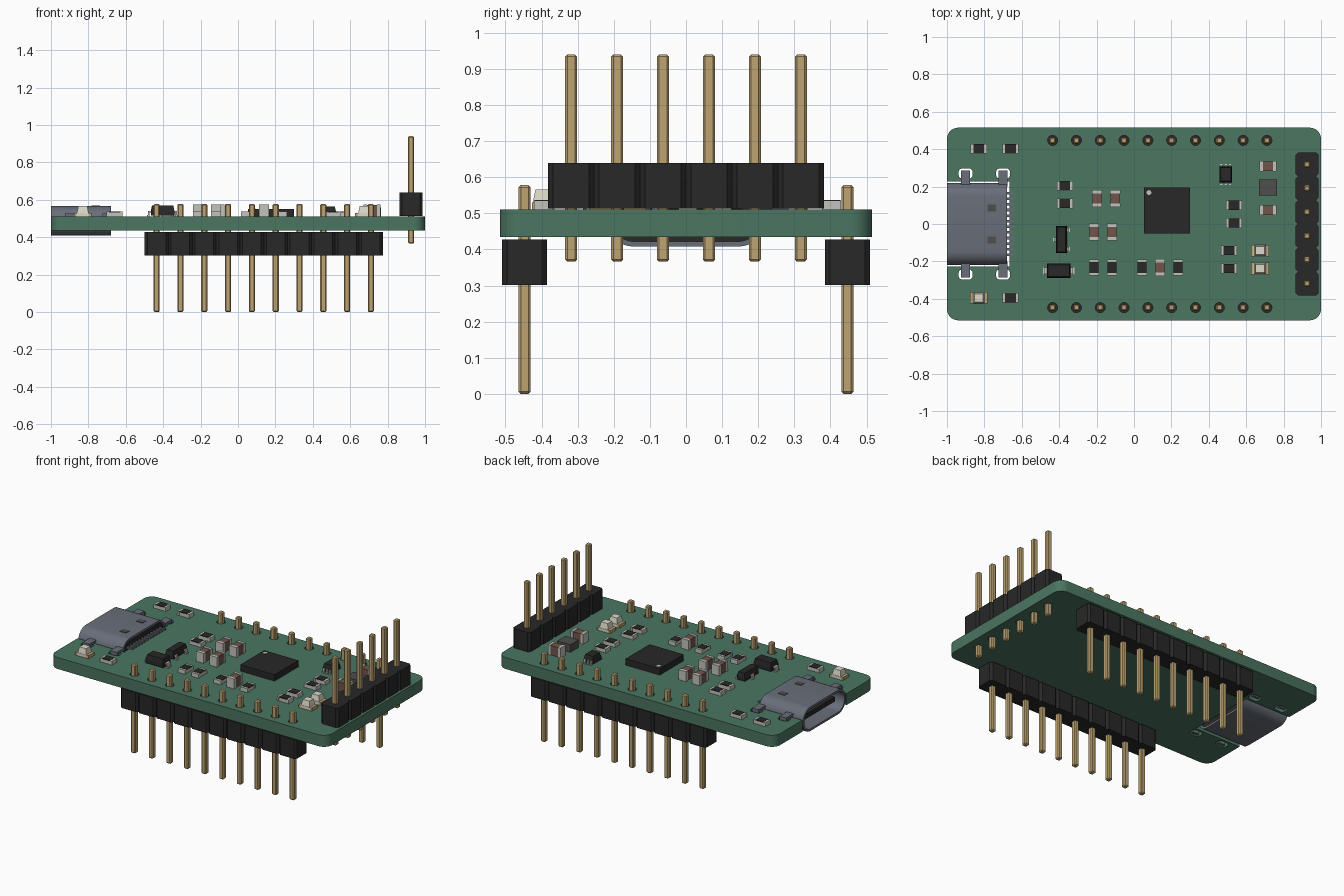
import bpy, bmesh
from math import pi, cos, sin
from mathutils import Matrix

if "Cube" in bpy.data.objects:
    bpy.data.objects.remove(bpy.data.objects["Cube"])

TOP, BOT, PITCH = 0.51, 0.435, 0.1273


def mat(name, r, g, b):
    m = bpy.data.materials.new(name)
    m.diffuse_color = (r, g, b, 1)
    m.use_nodes = True
    m.node_tree.nodes["Principled BSDF"].inputs["Base Color"].default_value = m.diffuse_color
    return m


GREEN = mat("board_green", 0.07, 0.18, 0.12)
BLACK = mat("plastic_black", 0.021, 0.021, 0.021)
GOLD = mat("pin_gold", 0.51, 0.37, 0.17)
STEEL = mat("shell_steel", 0.14, 0.155, 0.19)
SILVER = mat("solder_silver", 0.55, 0.55, 0.51)
BROWN = mat("ceramic_brown", 0.17, 0.09, 0.07)
GREY = mat("resonator_grey", 0.08, 0.077, 0.077)
CREAM = mat("lens_cream", 0.72, 0.7, 0.58)


def finish(name, bm, mats, loc=(0, 0, 0), turn=0):
    me = bpy.data.meshes.new(name)
    bmesh.ops.recalc_face_normals(bm, faces=bm.faces)
    bm.to_mesh(me)
    bm.free()
    for m in mats:
        me.materials.append(m)
    ob = bpy.data.objects.new(name, me)
    ob.location, ob.rotation_euler = loc, (0, 0, turn)
    bpy.context.collection.objects.link(ob)
    return ob


def part(name, boxes, loc=(0, 0, TOP), turn=0):
    """Boxes (x0, x1, y0, y1, z0, z1, material[, top inset]) joined as one object."""
    bm, mats = bmesh.new(), []
    for x0, x1, y0, y1, z0, z1, m, *t in boxes:
        t = t[0] if t else 0
        if m not in mats:
            mats.append(m)
        ring = [[bm.verts.new(p) for p in ((x0 + i, y0 + i, z), (x1 - i, y0 + i, z),
                                           (x1 - i, y1 - i, z), (x0 + i, y1 - i, z))]
                for z, i in ((z0, 0), (z1, t))]
        faces = [ring[0][::-1], ring[1]] + [
            (ring[0][k], ring[0][(k + 1) % 4], ring[1][(k + 1) % 4], ring[1][k]) for k in range(4)]
        for f in faces:
            bm.faces.new(f).material_index = mats.index(m)
    return finish(name, bm, mats, loc, turn)


def plate(name, loops, depth, m, loc, rot=(0, 0, 0)):
    """Filled 2D curve (outline plus holes) extruded to a thickness."""
    cu = bpy.data.curves.new(name, 'CURVE')
    cu.dimensions, cu.fill_mode, cu.extrude = '2D', 'BOTH', depth / 2
    for pts in loops:
        s = cu.splines.new('POLY')
        s.points.add(len(pts) - 1)
        for p, (x, y) in zip(s.points, pts):
            p.co = (x, y, 0, 1)
        s.use_cyclic_u = True
    ob = bpy.data.objects.new(name, cu)
    bpy.context.collection.objects.link(ob)
    ob.location, ob.rotation_euler = loc, rot
    bpy.ops.object.select_all(action='DESELECT')
    ob.select_set(True)
    bpy.context.view_layer.objects.active = ob
    bpy.ops.object.convert(target='MESH')
    ob = bpy.context.view_layer.objects.active
    bm = bmesh.new()
    bm.from_mesh(ob.data)
    bmesh.ops.remove_doubles(bm, verts=bm.verts, dist=1e-5)
    bm.to_mesh(ob.data)
    bm.free()
    ob.data.materials.clear()
    ob.data.materials.append(m)
    bpy.ops.object.shade_smooth_by_angle(angle=0.6)
    return ob


def arc(cx, cy, r, a0, a1, n=8):
    return [(cx + r * cos(a0 + (a1 - a0) * i / n), cy + r * sin(a0 + (a1 - a0) * i / n))
            for i in range(n + 1)]


def round_rect(w, h, r, cx=0, cy=0, n=8):
    pts = []
    for k, (sx, sy) in enumerate(((1, 1), (-1, 1), (-1, -1), (1, -1))):
        pts += arc(cx + sx * (w / 2 - r), cy + sy * (h / 2 - r), r, k * pi / 2, (k + 1) * pi / 2, n)
    return pts


# Circuit board with connector notch, pin holes and tab slots
row_x = [-0.435 + PITCH * i for i in range(10)]
side_y = [(i - 2.5) * PITCH for i in range(6)]
holes = [(x, s * 0.447) for x in row_x for s in (-1, 1)] + [(0.925, y) for y in side_y]
R = 0.06
outline = (arc(1 - R, 0.515 - R, R, 0, pi / 2) + arc(-1 + R, 0.515 - R, R, pi / 2, pi)
           + [(-1, 0.228), (-0.665, 0.228), (-0.665, -0.228), (-1, -0.228)]
           + arc(-1 + R, -0.515 + R, R, pi, 1.5 * pi) + arc(1 - R, -0.515 + R, R, 1.5 * pi, 2 * pi))
TABS = [(-0.9, s) for s in (-1, 1)] + [(-0.7, s) for s in (-1, 1)]
loops = [outline] + [arc(x, y, 0.027, 0, 2 * pi * 15 / 16, 15) for x, y in holes]
loops += [round_rect(0.075, 0.055, 0.02, x, s * 0.27, 3) for x, s in TABS]
plate("circuit_board", loops, TOP - BOT, GREEN, (0, 0, (TOP + BOT) / 2))


# Pin headers: notched plastic strip and chamfered square pins
def strip(name, n, loc, turn=0):
    L, h, c = n * PITCH / 2, 0.0625, 0.014
    half = [(-L, -h + c)]
    for i in range(n):
        a = -L + i * PITCH
        half += [(a + c, -h), (a + PITCH - c, -h), (a + PITCH, -h + c)]
    pts = half + [(-x, -y) for x, y in half]
    bm = bmesh.new()
    f = bm.faces.new([bm.verts.new((x, y, 0)) for x, y in pts])
    up = bmesh.ops.extrude_face_region(bm, geom=[f])
    bmesh.ops.translate(bm, vec=(0, 0, 0.127),
                        verts=[v for v in up["geom"] if isinstance(v, bmesh.types.BMVert)])
    finish(name, bm, [BLACK], loc, turn)


def pins(name, spots, z0, z1):
    bm = bmesh.new()
    for x, y in spots:
        bmesh.ops.create_cube(bm, size=1, matrix=Matrix.Translation((x, y, (z0 + z1) / 2))
                              @ Matrix.Diagonal((0.033, 0.033, z1 - z0, 1)))
    bmesh.ops.bevel(bm, geom=bm.edges[:], offset=0.006, segments=1, affect='EDGES')
    finish(name, bm, [GOLD])


for label, s in (("front", -1), ("back", 1)):
    strip(label + "_header_strip", 10, (sum(row_x) / 10, s * 0.447, 0.301))
    pins(label + "_header_pins", [(x, s * 0.447) for x in row_x], 0, 0.578)
strip("side_header_strip", 6, (0.925, 0, 0.513), pi / 2)
pins("side_header_pins", [(0.925, y) for y in side_y], 0.366, 0.94)

# Port connector: hollow shell, back wall, tongue, tabs, contacts
ROT = (pi / 2, 0, pi / 2)
plate("port_shell", [round_rect(0.44, 0.158, 0.075), round_rect(0.412, 0.13, 0.062)],
      0.32, STEEL, (-0.84, 0, 0.487), ROT)
plate("port_back_wall", [round_rect(0.416, 0.134, 0.062)], 0.03, BLACK, (-0.7, 0, 0.487), ROT)
part("port_tongue", [(-0.96, -0.7, -0.165, 0.165, 0.472, 0.502, BLACK)], (0, 0, 0))
part("port_springs", [(-0.785, -0.735, s * 0.085 - w, s * 0.085 + w, 0.55, 0.569, GREY, 0.002)
                      for s in (-1, 1) for w in (0.02,)], (0, 0, 0))
for i, (x, s) in enumerate(TABS):
    part(f"port_tab_{i}", [(-0.024, 0.024, 0.2, 0.285, 0.511, 0.526, STEEL),
                           (-0.024, 0.024, 0.268, 0.285, 0.435, 0.511, STEEL)],
         (x, 0, 0), 0 if s > 0 else pi)
part("port_contacts", [(-0.7, -0.64, y - 0.007, y + 0.007, 0.505, 0.518, STEEL)
                       for y in [-0.165 + 0.03 * i for i in range(12)]], (0, 0, 0))


# Small two-terminal parts
def ends(a, b, w, h, m):
    return [(min(s * a, s * b), max(s * a, s * b), -w, w, 0, h, m) for s in (-1, 1)]


RESISTOR = [(-0.04, 0.04, -0.025, 0.025, 0.001, 0.022, SILVER),
            (-0.029, 0.029, -0.0245, 0.0245, 0.02, 0.027, BLACK)] + ends(0.029, 0.043, 0.026, 0.026, SILVER)
CAPACITOR = [(-0.03, 0.03, -0.025, 0.025, 0.001, 0.062, BROWN)] + ends(0.027, 0.045, 0.027, 0.065, SILVER)
LED = [(-0.034, 0.034, -0.031, 0.031, 0, 0.02, CREAM),
       (-0.031, 0.031, -0.029, 0.029, 0.02, 0.056, CREAM, 0.007)] + ends(0.032, 0.048, 0.031, 0.02, GOLD)
H, V = 0, pi / 2
for i, (x, y, t) in enumerate([
        (-0.83, 0.403, H), (-0.66, 0.403, H), (-0.66, -0.395, H), (-0.37, 0.205, H), (-0.37, 0.11, H),
        (0.535, 0.1, H), (0.535, 0.005, H), (0.508, -0.142, H), (0.508, -0.238, H),
        (-0.214, -0.233, V), (-0.118, -0.233, V), (0.043, -0.233, V), (0.235, -0.233, V)]):
    part(f"resistor_{i}", RESISTOR, (x, y, TOP), t)
for i, (x, y, t) in enumerate([
        (-0.198, 0.136, V), (-0.1, 0.136, V), (-0.214, -0.042, V), (-0.118, -0.042, V),
        (0.139, -0.233, V), (0.717, 0.309, H), (0.717, 0.074, H)]):
    part(f"capacitor_{i}", CAPACITOR, (x, y, TOP), t)
for i, (x, y) in enumerate([(-0.83, -0.395), (0.674, -0.142), (0.674, -0.238)]):
    part(f"indicator_light_{i}", LED, (x, y, TOP))


# Parts with bent legs
def package(name, hx, hy, h, reach, legs, width, loc, turn=0):
    boxes = [(-hx, hx, -hy, hy, 0.006, h / 2, BLACK), (-hx, hx, -hy, hy, h / 2, h, BLACK, 0.006)]
    for s, y in legs:
        for a, b, z0, z1 in ((hx - 0.01, reach - 0.008, h / 2 - 0.008, h / 2),
                             (reach - 0.014, reach - 0.006, 0, h / 2), (reach - 0.014, reach, 0, 0.008)):
            boxes.append((min(s * a, s * b), max(s * a, s * b), y - width, y + width, z0, z1, SILVER))
    part(name, boxes, loc, turn)


package("transistor", 0.029, 0.072, 0.055, 0.046, [(-1, 0), (1, 0.05), (1, -0.05)], 0.011,
        (-0.388, -0.083, TOP))
package("diode", 0.063, 0.038, 0.06, 0.084, [(-1, 0), (1, 0)], 0.017, (-0.403, -0.25, TOP))
package("regulator", 0.042, 0.034, 0.053, 0.056,
        [(s, y) for s in (-1, 1) for y in (-0.023, 0, 0.023)], 0.006, (0.49, 0.265, TOP), V)
part("resonator", [(-0.048, 0.048, -0.043, 0.043, 0, 0.05, GREY)], (0.717, 0.195, TOP))

# Main processor with corner marker dot
part("processor", [(-0.123, 0.123, -0.123, 0.123, 0, 0.042, BLACK)], (0.176, 0.072, TOP))
plate("processor_marker", [arc(0, 0, 0.013, 0, 2 * pi * 15 / 16, 15)], 0.003, SILVER,
      (0.08, 0.168, TOP + 0.042))
